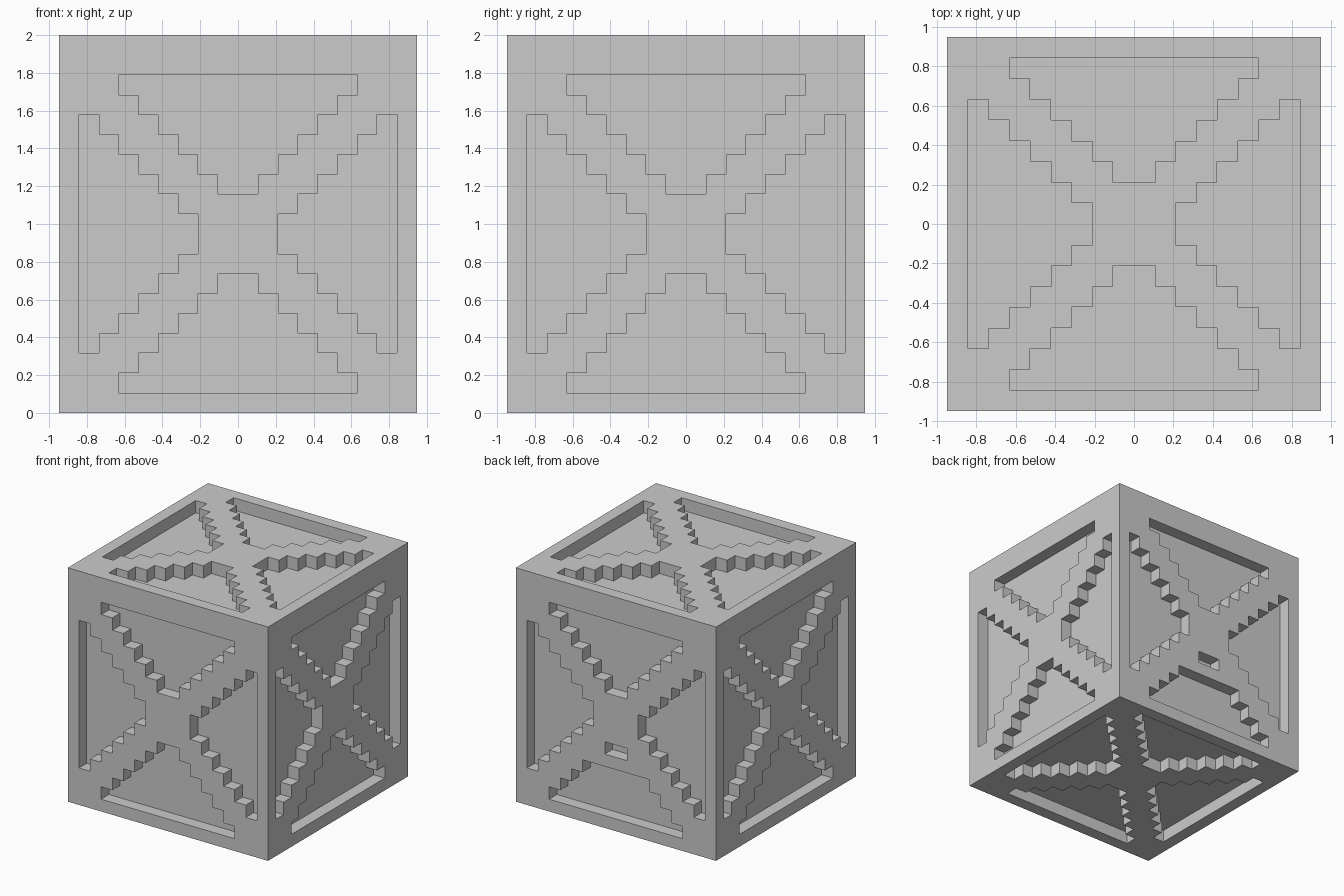
import bpy
import bmesh
from mathutils import Vector

U = 2 / 19            # one step of the pattern
HALF, TOP = 9, 19     # half width and height, in steps

cube = bpy.data.objects.get("Cube")
if cube:
    bpy.data.objects.remove(cube, do_unlink=True)

grey = bpy.data.materials.new("plain_grey")
grey.use_nodes = True
colour = (0.6, 0.6, 0.6, 1)
grey.diffuse_color = colour
grey.node_tree.nodes["Principled BSDF"].inputs["Base Color"].default_value = colour


def stepped_panel(near, far, turns):
    """Stepped wedge widening away from the centre, turned by quarter turns."""
    right = []
    for d in range(near, far):
        right += [(d - 1, d), (d - 1, d + 1)]
    points = right + [(-x, y) for x, y in reversed(right)]
    for _ in range(turns):
        points = [(-y, x) for x, y in points]
    return points


def add_side(bm, normal, up, centre, low, high, split=False):
    """One flat side with four sunken stepped panels."""
    normal, up, centre = Vector(normal), Vector(up), Vector(centre)
    across = up.cross(normal)

    def ring(points, depth=0):
        return [bm.verts.new((centre + across * x + up * y - normal * depth) * U)
                for x, y in points]

    def facing(face, direction):
        face.normal_update()
        if face.normal.dot(direction) < 0:
            face.normal_flip()

    panels = [stepped_panel(2, 8, t) for t in range(4)]
    if split:
        # a bar separates the tip of the lower panel
        panels[2:3] = [stepped_panel(2, 3, 2), stepped_panel(4, 8, 2)]

    border = ring([(-HALF, low), (HALF, low), (HALF, high), (-HALF, high)])
    rims = [ring(p) for p in panels]
    edges = [bm.edges.new((r[i - 1], r[i])) for r in [border] + rims for i in range(len(r))]
    filled = bmesh.ops.triangle_fill(bm, use_beauty=True, edges=edges, normal=normal)
    for item in filled["geom"]:
        if isinstance(item, bmesh.types.BMFace):
            facing(item, normal)

    # walls and floor of each panel
    for points, rim in zip(panels, rims):
        floor = ring(points, 1)
        for i in range(len(rim)):
            wall = bm.faces.new((rim[i - 1], rim[i], floor[i], floor[i - 1]))
            step = rim[i].co - rim[i - 1].co
            facing(wall, normal.cross(step))
        facing(bm.faces.new(floor), normal)
    return border


bm = bmesh.new()
corners = []
for n in [(0, -1, 0), (1, 0, 0), (0, 1, 0), (-1, 0, 0)]:
    middle = Vector(n) * HALF + Vector((0, 0, HALF))
    corners += add_side(bm, n, (0, 0, 1), middle, -HALF, TOP - HALF, split=n[1] == 1)
corners += add_side(bm, (0, 0, 1), (0, 1, 0), (0, 0, TOP), -HALF, HALF)
corners += add_side(bm, (0, 0, -1), (0, -1, 0), (0, 0, 0), -HALF, HALF)

# join the six sides at the block's corners
bmesh.ops.remove_doubles(bm, verts=corners, dist=U / 100)

mesh = bpy.data.meshes.new("crate_block")
bm.to_mesh(mesh)
bm.free()
mesh.materials.append(grey)
crate = bpy.data.objects.new("crate_block", mesh)
bpy.context.scene.collection.objects.link(crate)
